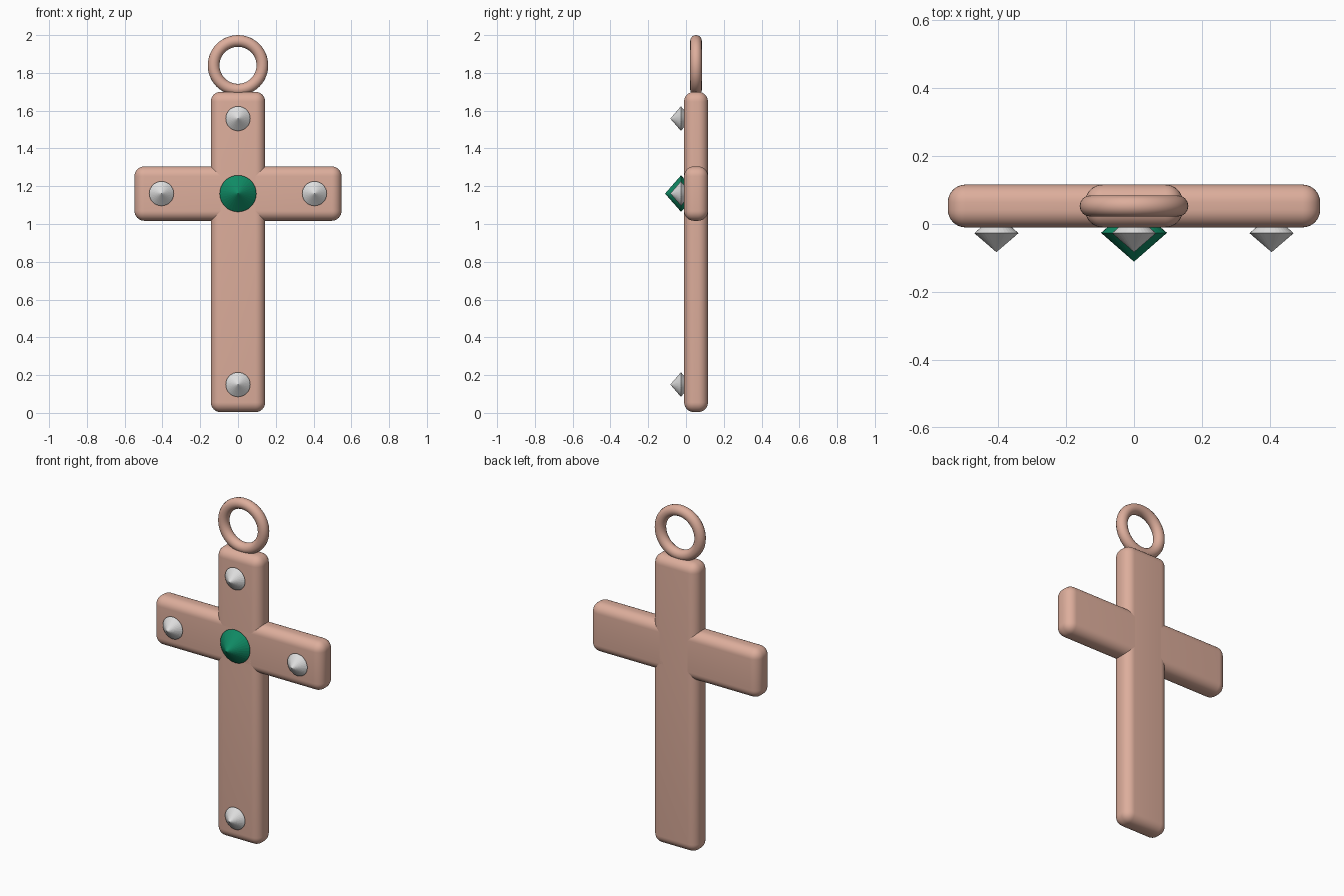
import bpy, math

if "Cube" in bpy.data.objects:
    bpy.data.objects.remove(bpy.data.objects["Cube"])

MID_Y = 0.053      # depth centre of the metal parts
CROSS_Z = 1.161    # height where the bars meet


def material(name, color):
    m = bpy.data.materials.new(name)
    m.diffuse_color = (*color, 1)
    m.use_nodes = True
    m.node_tree.nodes["Principled BSDF"].inputs["Base Color"].default_value = m.diffuse_color
    return m


rose_gold = material("rose gold", (0.72, 0.42, 0.33))
clear_stone = material("clear stone", (0.75, 0.75, 0.75))
green_stone = material("green stone", (0.005, 0.26, 0.13))


def finish(name, mat):
    ob = bpy.context.object
    ob.name = name
    ob.data.materials.append(mat)
    return ob


def bar(name, width, z0, z1):
    """Rounded box centred on x."""
    bpy.ops.mesh.primitive_cube_add(size=1, location=(0, MID_Y, (z0 + z1) / 2))
    ob = finish(name, rose_gold)
    ob.scale = (width, 0.126, z1 - z0)
    bpy.ops.object.transform_apply(location=False, rotation=False, scale=True)
    bevel = ob.modifiers.new("rounding", 'BEVEL')
    bevel.width = 0.052
    bevel.segments = 8
    bpy.ops.object.modifier_apply(modifier="rounding")
    bpy.ops.object.shade_smooth_by_angle(angle=math.radians(30))


def gem(name, x, z, r, girdle_y, tip_y, mat, n=32):
    """Round cut stone: flat table at the back, girdle, point to the front."""
    table_y = girdle_y + 0.35 * r
    verts = [(x, tip_y, z)]
    for y, rad in ((girdle_y, r), (table_y, 0.6 * r)):
        for i in range(n):
            a = 2 * math.pi * i / n
            verts.append((x + rad * math.cos(a), y, z + rad * math.sin(a)))
    faces = [tuple(range(2 * n, n, -1))]
    for i in range(n):
        j = (i + 1) % n
        faces.append((0, 1 + i, 1 + j))
        faces.append((1 + i, 1 + n + i, 1 + n + j, 1 + j))
    mesh = bpy.data.meshes.new(name)
    mesh.from_pydata(verts, [], faces)
    mesh.materials.append(mat)
    bpy.context.collection.objects.link(bpy.data.objects.new(name, mesh))


# Cross bars
bar("upright_bar", 0.288, 0.004, 1.70)
bar("cross_bar", 1.096, CROSS_Z - 0.144, CROSS_Z + 0.144)

# Hanging ring
bpy.ops.mesh.primitive_torus_add(
    major_radius=0.129, minor_radius=0.031, major_segments=48, minor_segments=16,
    location=(0, MID_Y, 1.84), rotation=(math.pi / 2, 0, 0))
finish("hanging_ring", rose_gold)
bpy.ops.object.shade_smooth()

# Stones
gem("centre_stone", 0, CROSS_Z, 0.097, -0.026, -0.111, green_stone)
for name, x, z in (("top_stone", 0, 1.558), ("bottom_stone", 0, 0.15),
                   ("left_stone", -0.405, CROSS_Z), ("right_stone", 0.405, CROSS_Z)):
    gem(name, x, z, 0.065, -0.027, -0.083, clear_stone)
